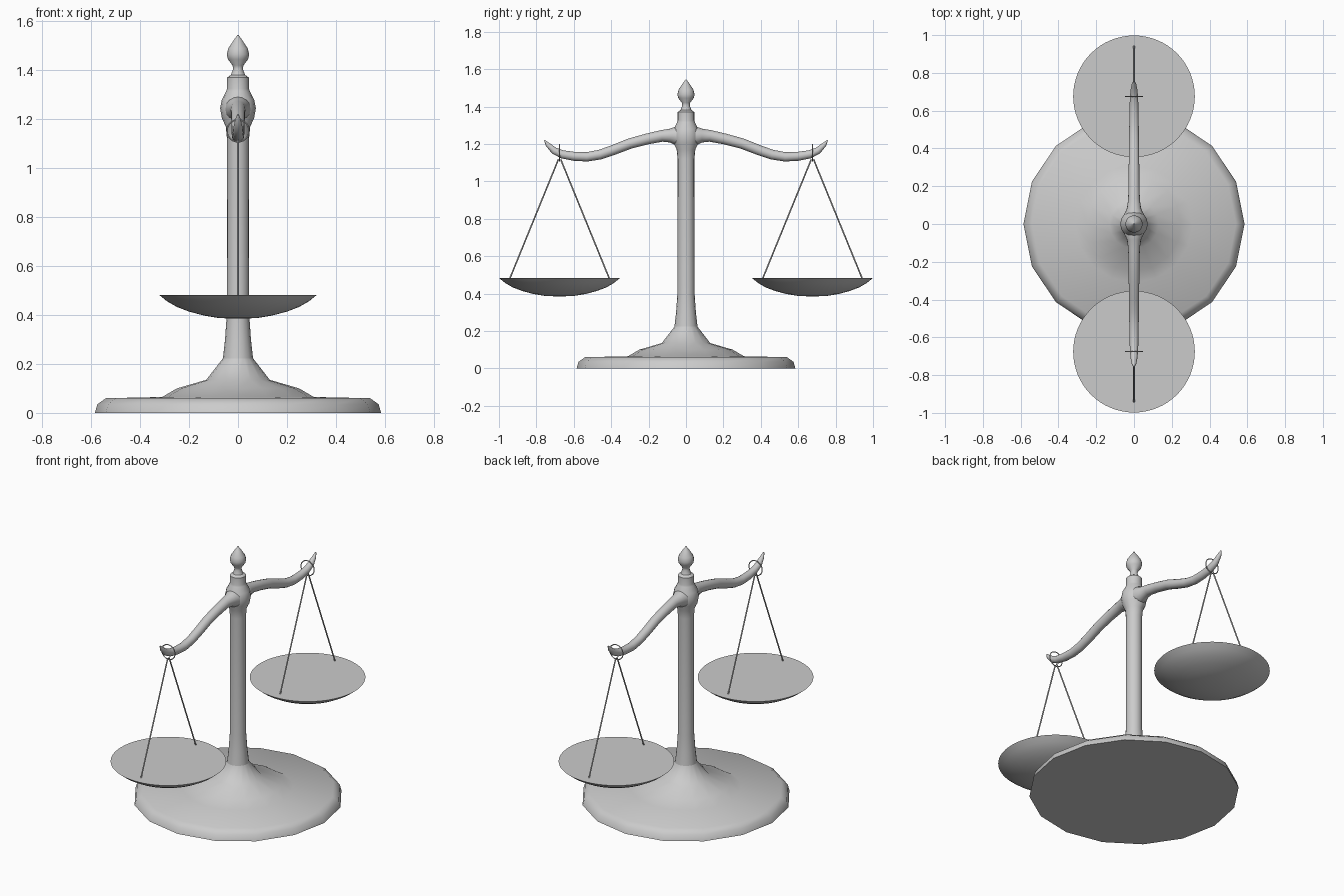
import bpy, bmesh, math
from mathutils import Vector

if "Cube" in bpy.data.objects:
    bpy.data.objects.remove(bpy.data.objects["Cube"])


def finish(name, bm, angle=45):
    bmesh.ops.remove_doubles(bm, verts=bm.verts, dist=1e-5)
    bmesh.ops.recalc_face_normals(bm, faces=bm.faces)
    me = bpy.data.meshes.new(name)
    bm.to_mesh(me)
    bm.free()
    ob = bpy.data.objects.new(name, me)
    bpy.context.collection.objects.link(ob)
    bpy.ops.object.select_all(action='DESELECT')
    ob.select_set(True)
    bpy.context.view_layer.objects.active = ob
    bpy.ops.object.shade_smooth_by_angle(angle=math.radians(angle))
    return ob


def skin(bm, rings):
    # bridge consecutive rings and cap both ends
    for a, b in zip(rings, rings[1:]):
        n = len(a)
        for i in range(n):
            bm.faces.new((a[i], a[(i + 1) % n], b[(i + 1) % n], b[i]))
    bm.faces.new(rings[0])
    bm.faces.new(rings[-1])


def lathe(name, profile, sides, y=0, angle=45):
    bm = bmesh.new()
    rings = []
    for r, z in profile:
        rings.append([bm.verts.new((r * math.cos(2 * math.pi * i / sides),
                                    y + r * math.sin(2 * math.pi * i / sides), z))
                      for i in range(sides)])
    skin(bm, rings)
    return finish(name, bm, angle)


def tube(name, path, sides):
    # path: (y, z, radius) in the plane x = 0
    bm = bmesh.new()
    rings = []
    for k, (y, z, r) in enumerate(path):
        a, b = path[max(k - 1, 0)], path[min(k + 1, len(path) - 1)]
        t = Vector((0, b[0] - a[0], b[1] - a[1])).normalized()
        up = Vector((0, -t.z, t.y))
        c = Vector((0, y, z))
        rings.append([bm.verts.new(c + r * (math.cos(w) * Vector((1, 0, 0)) + math.sin(w) * up))
                      for w in (2 * math.pi * i / sides for i in range(sides))])
    skin(bm, rings)
    return finish(name, bm, 60)


# Base disc and flared foot
lathe("base", [(0.585, 0), (0.575, 0.035), (0.54, 0.06), (0.31, 0.065), (0.25, 0.10),
               (0.13, 0.135), (0.06, 0.225), (0.055, 0.25)], 16)

# Column with collar
lathe("column", [(0.062, 0.22), (0.053, 0.30), (0.046, 0.40), (0.045, 1.12), (0.05, 1.17),
                 (0.066, 1.205), (0.073, 1.245), (0.066, 1.28), (0.048, 1.315),
                 (0.045, 1.325), (0.045, 1.37), (0.024, 1.385)], 16)

# Finial
lathe("finial", [(0.03, 1.38), (0.02, 1.405), (0.022, 1.42), (0.041, 1.445), (0.046, 1.465),
                 (0.040, 1.49), (0.02, 1.52), (0.002, 1.545)], 16)

# Curved beam, mirrored about the column
half = [(0.05, 1.243, 0.052), (0.085, 1.245, 0.037), (0.13, 1.243, 0.031), (0.21, 1.226, 0.029),
        (0.30, 1.202, 0.028), (0.39, 1.167, 0.027), (0.46, 1.143, 0.026), (0.53, 1.131, 0.025),
        (0.60, 1.134, 0.024), (0.66, 1.144, 0.022), (0.705, 1.164, 0.019),
        (0.74, 1.197, 0.012), (0.756, 1.22, 0.003)]
tube("beam", [(-y, z, r) for y, z, r in reversed(half)] + half, 16)

# Hanging ring, wires and pan on each side
PAN_Y = 0.676
for s, side in ((-1, "near"), (1, "far")):
    cy = s * PAN_Y
    bpy.ops.mesh.primitive_torus_add(major_radius=0.045, minor_radius=0.003, major_segments=28,
                                     minor_segments=6, location=(0, cy, 1.153),
                                     rotation=(math.pi / 2, 0, 0))
    bpy.context.object.name = side + "_ring"
    bpy.ops.object.shade_smooth()
    for d, tag in ((-1, "inner"), (1, "outer")):
        tube(f"{side}_{tag}_wire", [(cy + s * d * 0.006, 1.118, 0.004),
                                    (cy + s * d * 0.267, 0.478, 0.004)], 8)
    lathe(side + "_pan", [(0.02, 0.385), (0.08, 0.388), (0.14, 0.398), (0.20, 0.414),
                          (0.25, 0.433), (0.29, 0.456), (0.322, 0.482)], 64, cy, 35)
